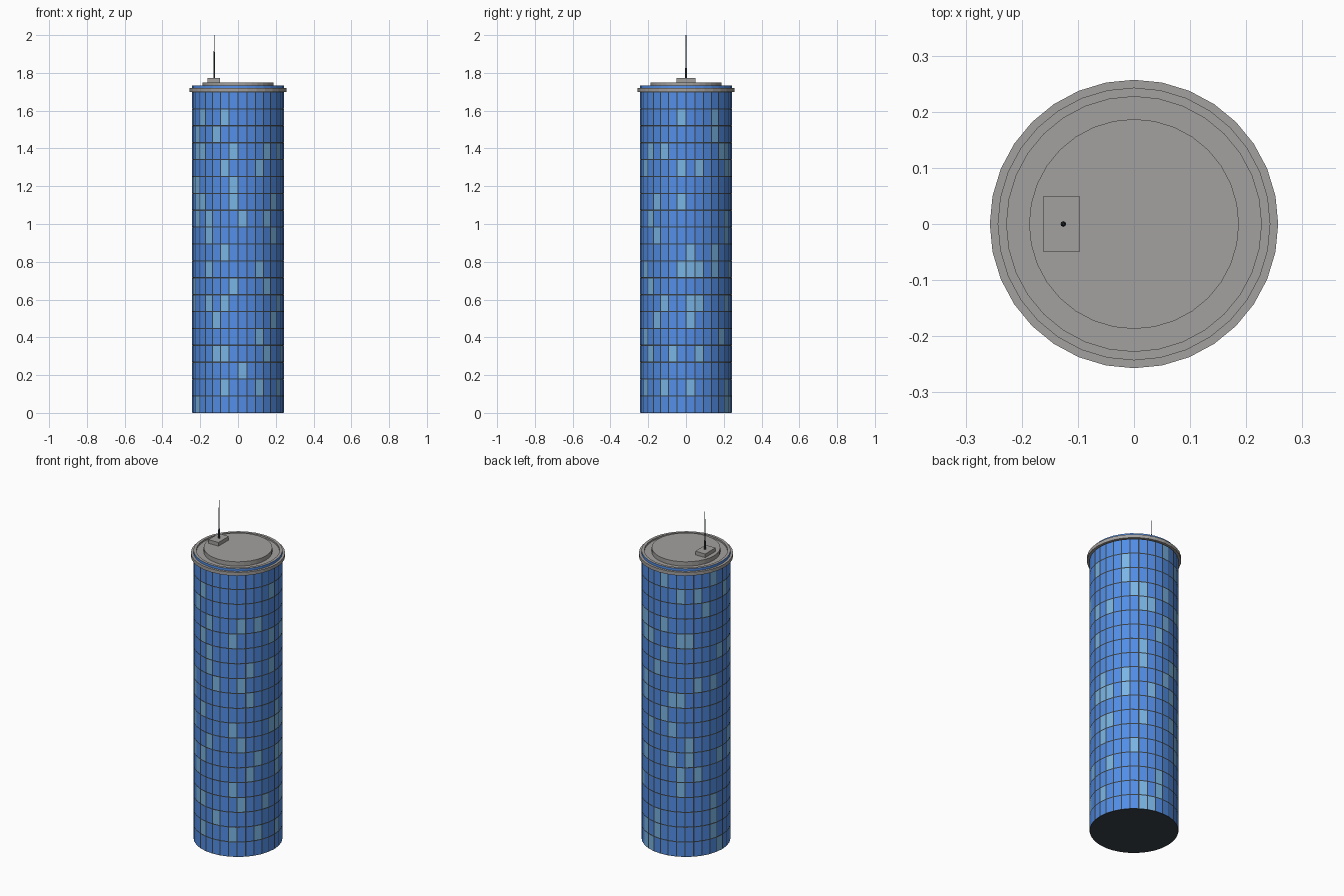
import bpy, bmesh, math, random

if "Cube" in bpy.data.objects:
    bpy.data.objects.remove(bpy.data.objects["Cube"])

SIDES, FLOORS = 32, 19
R, FLOOR_H = 0.243, 0.0894
TOP = FLOORS * FLOOR_H


def material(name, rgb):
    m = bpy.data.materials.new(name)
    m.diffuse_color = (*rgb, 1)
    m.use_nodes = True
    m.node_tree.nodes["Principled BSDF"].inputs["Base Color"].default_value = m.diffuse_color
    return m


BLUE = material("blue glass", (0.085, 0.27, 0.80))
LIGHT = material("light blue glass", (0.19, 0.46, 0.78))
DARK = material("dark frame", (0.042, 0.056, 0.068))
GREY = material("roof grey", (0.365, 0.355, 0.345))


def finish(name, bm, mats):
    me = bpy.data.meshes.new(name)
    bmesh.ops.recalc_face_normals(bm, faces=bm.faces)
    bm.to_mesh(me)
    bm.free()
    for m in mats:
        me.materials.append(m)
    ob = bpy.data.objects.new(name, me)
    bpy.context.collection.objects.link(ob)
    return ob


def lathe(name, profile, mats, rule=None, sides=SIDES, x=0):
    """Revolve (radius, z) points and cap both ends."""
    bm = bmesh.new()
    rings = []
    for r, z in profile:
        rings.append([bm.verts.new((x + r * math.cos(2 * math.pi * i / sides),
                                    r * math.sin(2 * math.pi * i / sides), z)) for i in range(sides)])
    for a, b in zip(rings, rings[1:]):
        for i in range(sides):
            j = (i + 1) % sides
            bm.faces.new((a[i], a[j], b[j], b[i]))
    bm.faces.new(rings[0][::-1])
    bm.faces.new(rings[-1])
    if rule:
        for f in bm.faces:
            f.material_index = rule(f)
    return finish(name, bm, mats)


# Curtain wall: one face per window, inset to leave dark mullions
random.seed(4)
lit = {(c, r) for c in range(SIDES) for r in range(FLOORS) if random.random() < 0.16}
# panes read from the front and right views: column offset from the view centre, floor
FRONT = [(-2, 17), (-3, 16), (-5, 17), (-1, 15), (-2, 14), (2, 14), (-1, 13), (-1, 12), (0, 11), (-5, 12),
         (3, 15), (-2, 9), (2, 8), (-1, 7), (-2, 6), (-3, 5), (2, 4), (-3, 3), (-2, 3), (0, 2), (-2, 1), (2, 1)]
RIGHT = [(-3, 15), (-1, 14), (1, 14), (-1, 12), (0, 9), (-1, 8), (0, 8), (1, 8), (-3, 6), (0, 6), (1, 6),
         (0, 5), (-4, 5), (-2, 3), (1, 3), (-3, 1), (0, 1), (-1, 17), (3, 16), (-4, 12)]
lit = {(c, r) for c, r in lit if not (21 <= c <= 26 or c <= 2 or c >= 29)}
lit |= {((24 + c) % SIDES, r) for c, r in FRONT} | {(c % SIDES, r) for c, r in RIGHT}

tower = lathe("tower_wall", [(R - 0.001, i * FLOOR_H) for i in range(FLOORS + 1)], [DARK, BLUE, LIGHT])
bm = bmesh.new()
bm.from_mesh(tower.data)
panes = [f for f in bm.faces if len(f.verts) == 4]
for f in panes:
    c = f.calc_center_median()
    col = int(math.atan2(c.y, c.x) % (2 * math.pi) / (2 * math.pi) * SIDES)
    f.material_index = 2 if (col, int(c.z / FLOOR_H)) in lit else 1
bmesh.ops.inset_individual(bm, faces=panes, thickness=0.0045, depth=0.001)
inner = set(panes)
for f in bm.faces:
    if f not in inner:
        f.material_index = 0
bm.to_mesh(tower.data)
bm.free()

# Cornice ring, glass parapet with grey coping, and recessed roof deck
lathe("cornice", [(0.257, TOP), (0.257, 1.719)], [GREY])
lathe("parapet", [(R, 1.715), (R, 1.734), (0.227, 1.734), (0.227, 1.724)], [GREY, BLUE],
      lambda f: int(len(f.verts) == 4 and min(math.hypot(v.co.x, v.co.y) for v in f.verts) > R - 0.005))
lathe("roof_disc", [(0.187, 1.722), (0.187, 1.750)], [GREY])

# Rooftop plant box
bm = bmesh.new()
bmesh.ops.create_cube(bm, size=1)
for v in bm.verts:
    v.co = (v.co.x * 0.066 - 0.129, v.co.y * 0.098, v.co.z * 0.024 + 1.760)
finish("plant_box", bm, [GREY])

# Stepped antenna
lathe("antenna", [(0.005, 1.77), (0.005, 1.82), (0.0035, 1.83), (0.003, 1.91), (0.002, 1.92), (0.0015, 2.0)],
      [DARK], sides=8, x=-0.126)
